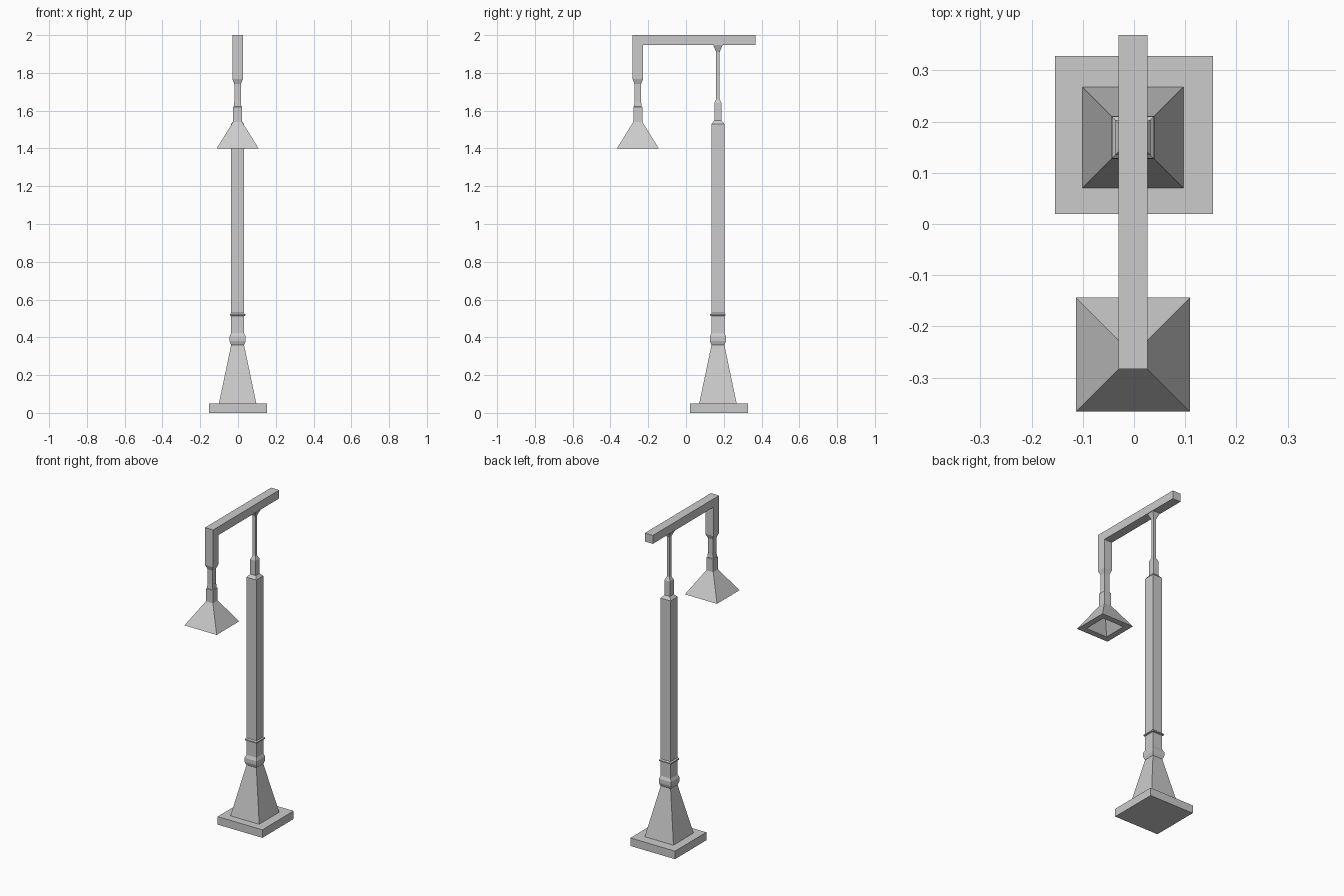
import bpy, bmesh

if "Cube" in bpy.data.objects:
    bpy.data.objects.remove(bpy.data.objects["Cube"])

CX, POST_Y, LAMP_Y = -0.002, 0.169, -0.255


def square_loft(name, x, y, profile):
    """Stack square rings given as (half width, z), capped at both ends."""
    bm = bmesh.new()
    rings = []
    for h, z in profile:
        rings.append([bm.verts.new((sx * h, sy * h, z))
                      for sx, sy in ((-1, -1), (1, -1), (1, 1), (-1, 1))])
    for a, b in zip(rings, rings[1:]):
        for i in range(4):
            j = (i + 1) % 4
            bm.faces.new((a[i], a[j], b[j], b[i]))
    bm.faces.new(rings[0][::-1])
    bm.faces.new(rings[-1])
    bmesh.ops.recalc_face_normals(bm, faces=bm.faces)
    mesh = bpy.data.meshes.new(name)
    bm.to_mesh(mesh)
    bm.free()
    ob = bpy.data.objects.new(name, mesh)
    ob.location = (x, y, 0)
    bpy.context.collection.objects.link(ob)
    return ob


# Ground plate
square_loft("base_plate", 0, 0.174, [(0.154, 0), (0.154, 0.05)])

# Post: tapered foot, moulded collar, thin ring, shaft, stepped neck, flared top
square_loft("post", CX, POST_Y, [
    (0.099, 0.05), (0.034, 0.36), (0.036, 0.363), (0.042, 0.38),
    (0.042, 0.405), (0.034, 0.423),
    (0.034, 0.513), (0.041, 0.515), (0.041, 0.522), (0.034, 0.528),
    (0.034, 1.53), (0.019, 1.548), (0.019, 1.64), (0.009, 1.662),
    (0.009, 1.91), (0.026, 1.95)])

# Horizontal arm
y0, y1 = -0.283, 0.369
arm = square_loft("arm", CX, (y0 + y1) / 2, [(0.028, 1.948), (0.028, 2.0)])
for v in arm.data.vertices:
    v.co.y *= (y1 - y0) / 0.056

# Drop hanging from the front end of the arm
square_loft("arm_drop", CX, LAMP_Y, [
    (0.017, 1.60), (0.017, 1.74), (0.028, 1.768), (0.028, 1.948)])

# Lamp shade: hollow inside, flat rim, sloped outside, square neck
square_loft("lamp_shade", CX, LAMP_Y, [
    (0.015, 1.495), (0.073, 1.402), (0.073, 1.40), (0.111, 1.40),
    (0.024, 1.54), (0.024, 1.62), (0.0195, 1.622), (0.0175, 1.65)])
